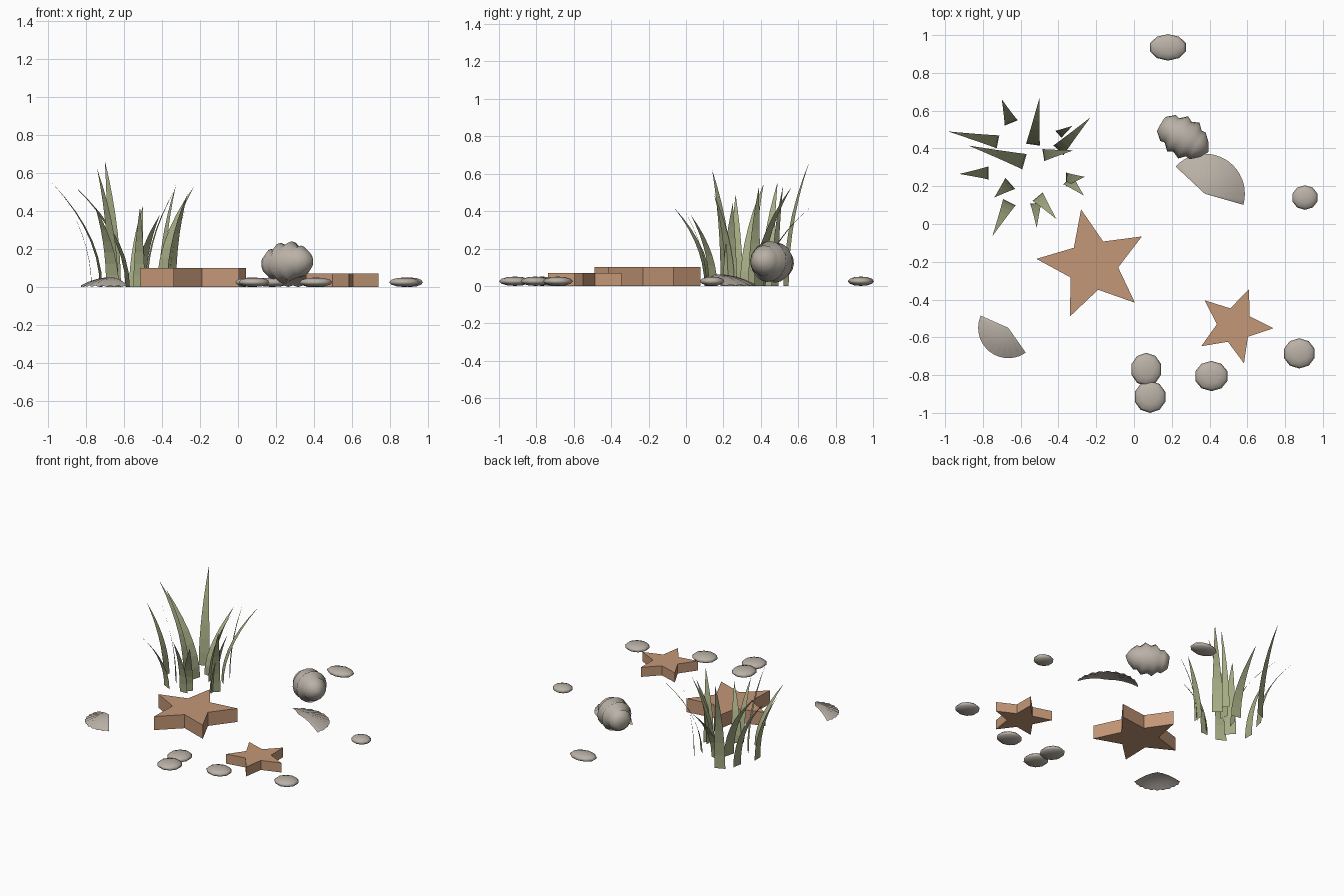
import bpy, bmesh, math
from mathutils import Vector, Matrix

cube = bpy.data.objects.get("Cube")
if cube:
    bpy.data.objects.remove(cube)


def material(name, rgb):
    m = bpy.data.materials.new(name)
    m.use_nodes = True
    m.diffuse_color = (*rgb, 1)
    m.node_tree.nodes["Principled BSDF"].inputs["Base Color"].default_value = (*rgb, 1)
    return m


sand_orange = material("sandy orange", (0.55, 0.31, 0.185))
stone_grey = material("warm grey", (0.49, 0.44, 0.385))
grass_green = material("dull green", (0.37, 0.40, 0.225))


def finish(name, bm, mat, smooth=False):
    mesh = bpy.data.meshes.new(name)
    bm.to_mesh(mesh)
    bm.free()
    mesh.materials.append(mat)
    for p in mesh.polygons:
        p.use_smooth = smooth
    obj = bpy.data.objects.new(name, mesh)
    bpy.context.collection.objects.link(obj)
    return obj


# Starfish: extruded five-pointed outlines
def starfish(name, x, y, radius, angle, height):
    bm = bmesh.new()
    outline = []
    for i in range(10):
        r = radius * (0.45 if i % 2 else 1)
        a = math.radians(angle + 36 * i)
        outline.append(bm.verts.new((x + r * math.cos(a), y + r * math.sin(a), 0)))
    base = bm.faces.new(outline)
    top = bmesh.ops.extrude_face_region(bm, geom=[base])["geom"]
    bmesh.ops.translate(bm, vec=(0, 0, height),
                        verts=[v for v in top if isinstance(v, bmesh.types.BMVert)])
    bmesh.ops.recalc_face_normals(bm, faces=bm.faces)
    finish(name, bm, sand_orange)


starfish("large_starfish", -0.218, -0.216, 0.3, 102, 0.1)
starfish("small_starfish", 0.532, -0.537, 0.207, 68, 0.07)


# Pebbles: flattened spheres
def pebble(name, x, y, rx, ry):
    bm = bmesh.new()
    bmesh.ops.create_uvsphere(bm, u_segments=10, v_segments=6, radius=1)
    bmesh.ops.transform(bm, verts=bm.verts, matrix=Matrix.Translation((x, y, 0.025))
                        @ Matrix.Diagonal((rx, ry, 0.025, 1)))
    finish(name, bm, stone_grey, True)


for i, spec in enumerate([(0.18, 0.935, 0.1, 0.07), (0.905, 0.14, 0.07, 0.065),
                          (0.875, -0.685, 0.085, 0.08), (0.41, -0.805, 0.09, 0.08),
                          (0.065, -0.77, 0.083, 0.088), (0.085, -0.915, 0.085, 0.085)]):
    pebble(f"pebble_{i + 1}", *spec)


# Spiral shell: ridged profile turned around a lying axis
def sea_snail_shell():
    profile = [(-0.14, 0), (-0.14, 0.045), (-0.10, 0.08), (-0.075, 0.075), (-0.04, 0.108),
               (-0.01, 0.093), (0.03, 0.11), (0.06, 0.08), (0.085, 0.082), (0.125, 0.045),
               (0.15, 0)]
    bm = bmesh.new()
    verts = [bm.verts.new((t, 0, r)) for t, r in profile]
    edges = [bm.edges.new(pair) for pair in zip(verts, verts[1:])]
    bmesh.ops.spin(bm, geom=verts + edges, cent=(0, 0, 0), axis=(1, 0, 0),
                   angle=math.tau, steps=16, use_merge=False)
    bmesh.ops.remove_doubles(bm, verts=bm.verts, dist=0.0005)
    bmesh.ops.recalc_face_normals(bm, faces=bm.faces)
    bmesh.ops.transform(bm, verts=bm.verts, matrix=Matrix.Translation((0.265, 0.457, 0.128))
                        @ Matrix.Rotation(math.radians(-31), 4, "Z")
                        @ Matrix.Rotation(math.radians(-5), 4, "Y"))
    finish("spiral_shell", bm, stone_grey, True)


sea_snail_shell()


# Fan shells: thin domed sectors, high at the hinge, with a rippled rim
def fan_shell(name, x, y, radius, start, end, height, ribs=20, rings=4):
    bm = bmesh.new()
    hinge = bm.verts.new((x, y, height))
    rows = []
    for j in range(1, rings + 1):
        f = j / rings
        row = []
        for i in range(ribs + 1):
            a = math.radians(start + (end - start) * i / ribs)
            z = height * (1 - f * f) + 0.008 * f * (i % 2)
            row.append(bm.verts.new((x + f * radius * math.cos(a),
                                     y + f * radius * math.sin(a), z)))
        rows.append(row)
    for i in range(ribs):
        bm.faces.new((hinge, rows[0][i], rows[0][i + 1]))
        for a, b in zip(rows, rows[1:]):
            bm.faces.new((a[i], b[i], b[i + 1], a[i + 1]))
    finish(name, bm, stone_grey, True)


fan_shell("large_fan_shell", 0.375, 0.16, 0.212, -16, 137, 0.062)
fan_shell("small_fan_shell", -0.665, -0.55, 0.16, 156, 305, 0.05)


# Grass: tapered strips that rise and bend outward
def grass_blade(name, base, tip, height, width, twist=0, steps=7):
    bm = bmesh.new()
    base, tip = Vector(base), Vector(tip)
    lean = tip - base
    angle = math.atan2(lean.y, lean.x) + math.pi / 2 + math.radians(twist)
    side = Vector((math.cos(angle), math.sin(angle)))
    last = None
    for i in range(steps):
        t = i / steps
        centre = base + lean * t ** 2
        half = side * width / 2 * (1 - t ** 1.8)
        pair = [bm.verts.new((*(centre + s * half), height * t)) for s in (-1, 1)]
        if last:
            bm.faces.new((last[0], last[1], pair[1], pair[0]))
        last = pair
    bm.faces.new((last[0], last[1], bm.verts.new((*tip, height))))
    finish(name, bm, grass_green)


blades = [
    ((-0.72, 0.435), (-0.985, 0.49), 0.555, 0.07, 0),
    ((-0.58, 0.33), (-0.875, 0.415), 0.545, 0.085, 0),
    ((-0.77, 0.27), (-0.925, 0.265), 0.49, 0.07, 0),
    ((-0.65, 0.535), (-0.70, 0.66), 0.665, 0.075, 0),
    ((-0.535, 0.42), (-0.50, 0.67), 0.425, 0.075, 0),
    ((-0.40, 0.39), (-0.23, 0.565), 0.53, 0.075, 0),
    ((-0.40, 0.475), (-0.325, 0.52), 0.54, 0.05, 10),
    ((-0.48, 0.365), (-0.32, 0.39), 0.53, 0.065, 0),
    ((-0.36, 0.235), (-0.26, 0.25), 0.44, 0.075, -10),
    ((-0.35, 0.235), (-0.265, 0.15), 0.49, 0.07, 0),
    ((-0.51, 0.145), (-0.41, 0.025), 0.38, 0.07, 0),
    ((-0.52, 0.11), (-0.515, -0.02), 0.42, 0.06, 0),
    ((-0.66, 0.115), (-0.75, -0.065), 0.42, 0.075, 0),
    ((-0.655, 0.215), (-0.74, 0.14), 0.62, 0.08, 0),
]
for i, blade in enumerate(blades):
    grass_blade(f"grass_blade_{i + 1}", *blade)
